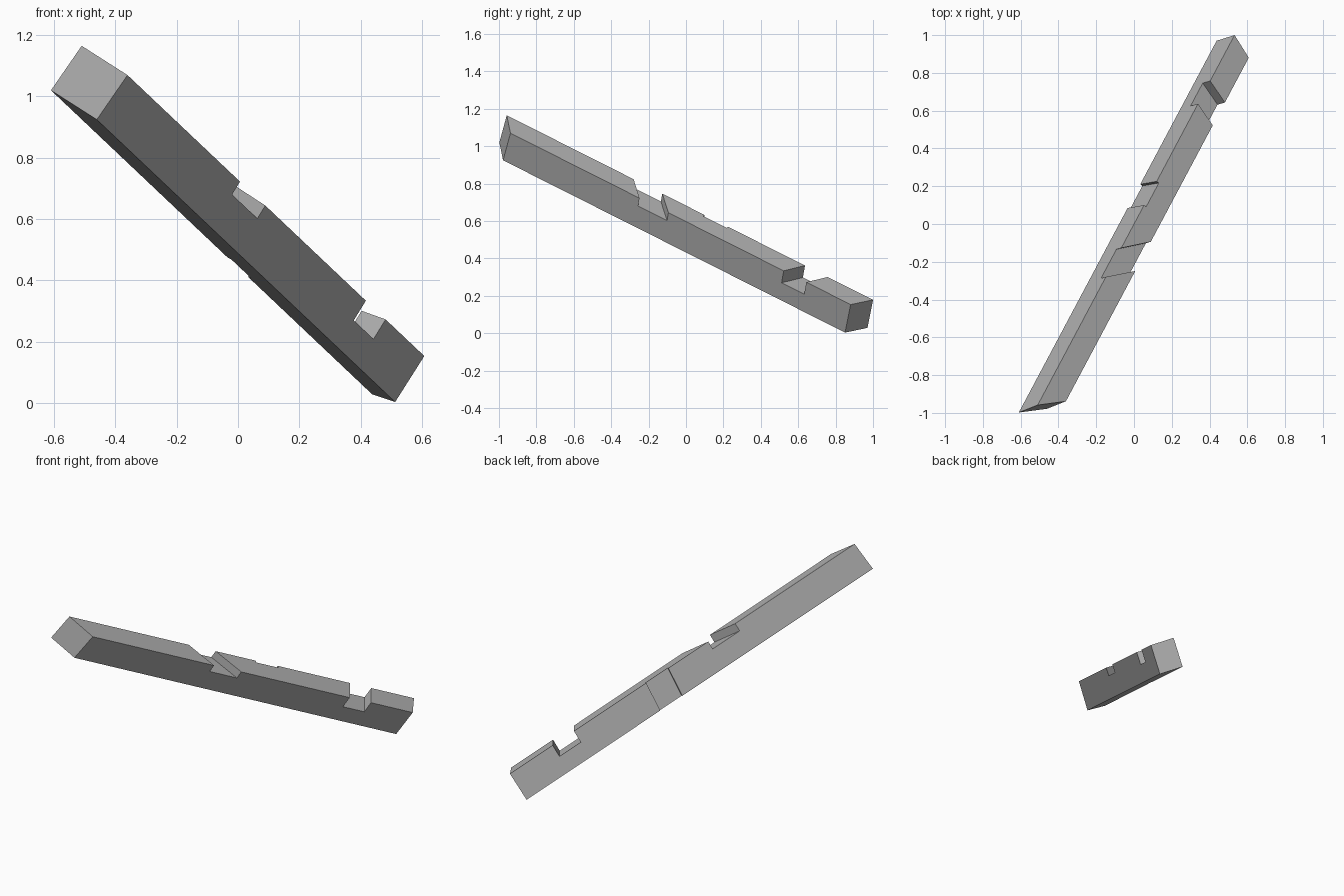
import bpy
import bmesh
from mathutils import Vector

cube = bpy.data.objects.get("Cube")
if cube:
    bpy.data.objects.remove(cube, do_unlink=True)

# Timber frame of reference: along its length, across its width, up its height
ALONG = Vector((0.43, 0.808, -0.407)).normalized()
ACROSS = Vector((0.74, -0.57, -0.355))
ACROSS = (ACROSS - ACROSS.dot(ALONG) * ALONG).normalized()
UP = ACROSS.cross(ALONG)
CORNER = Vector((-0.61, -0.998, 1.02))
WIDTH, HEIGHT = 0.133, 0.18

grey = bpy.data.materials.new("timber grey")
grey.use_nodes = True
grey.diffuse_color = (0.45, 0.45, 0.45, 1)
grey.node_tree.nodes["Principled BSDF"].inputs["Base Color"].default_value = (0.45, 0.45, 0.45, 1)


def block(name, start, end, across, up):
    """Skewed block; start and end are (length at origin, skew over width, skew over height)."""
    bm = bmesh.new()
    verts = {}
    for i, (base, skew_w, skew_h) in enumerate((start, end)):
        for j, w in enumerate(across):
            for k, h in enumerate(up):
                s = base + skew_w * w / WIDTH + skew_h * h / HEIGHT
                verts[i, j, k] = bm.verts.new(CORNER + ALONG * s + ACROSS * w + UP * h)
    ring = ((0, 0), (0, 1), (1, 1), (1, 0))
    for side in (0, 1):
        bm.faces.new([verts[side, a, b] for a, b in ring])
        bm.faces.new([verts[a, side, b] for a, b in ring])
        bm.faces.new([verts[a, b, side] for a, b in ring])
    bmesh.ops.recalc_face_normals(bm, faces=bm.faces)
    mesh = bpy.data.meshes.new(name)
    bm.to_mesh(mesh)
    bm.free()
    mesh.materials.append(grey)
    obj = bpy.data.objects.new(name, mesh)
    bpy.context.collection.objects.link(obj)
    return obj


# Timber with mitred ends
beam = block("notched_beam", (0, 0.119, 0.016), (2.44, -0.054, 0.004), (0, WIDTH), (0, HEIGHT))

# Two skewed notches in the top, and a shallow housing across one side
through = (-0.05, WIDTH + 0.05)
cutters = [
    block("middle_notch", (0.857, 0.133, 0), (1.047, 0.135, 0), through, (0.13, 0.25)),
    block("end_notch", (1.993, -0.047, 0), (2.143, -0.047, 0), through, (0.104, 0.25)),
    block("side_housing", (1.342, 0, -0.014), (1.498, 0, -0.014), (-0.05, 0.015), (-0.05, 0.25)),
]
bpy.context.view_layer.objects.active = beam
for cutter in cutters:
    cutter.hide_render = True
    cut = beam.modifiers.new(cutter.name, 'BOOLEAN')
    cut.operation = 'DIFFERENCE'
    cut.solver = 'EXACT'
    cut.object = cutter
    bpy.ops.object.modifier_apply(modifier=cut.name)
    bpy.data.objects.remove(cutter, do_unlink=True)
